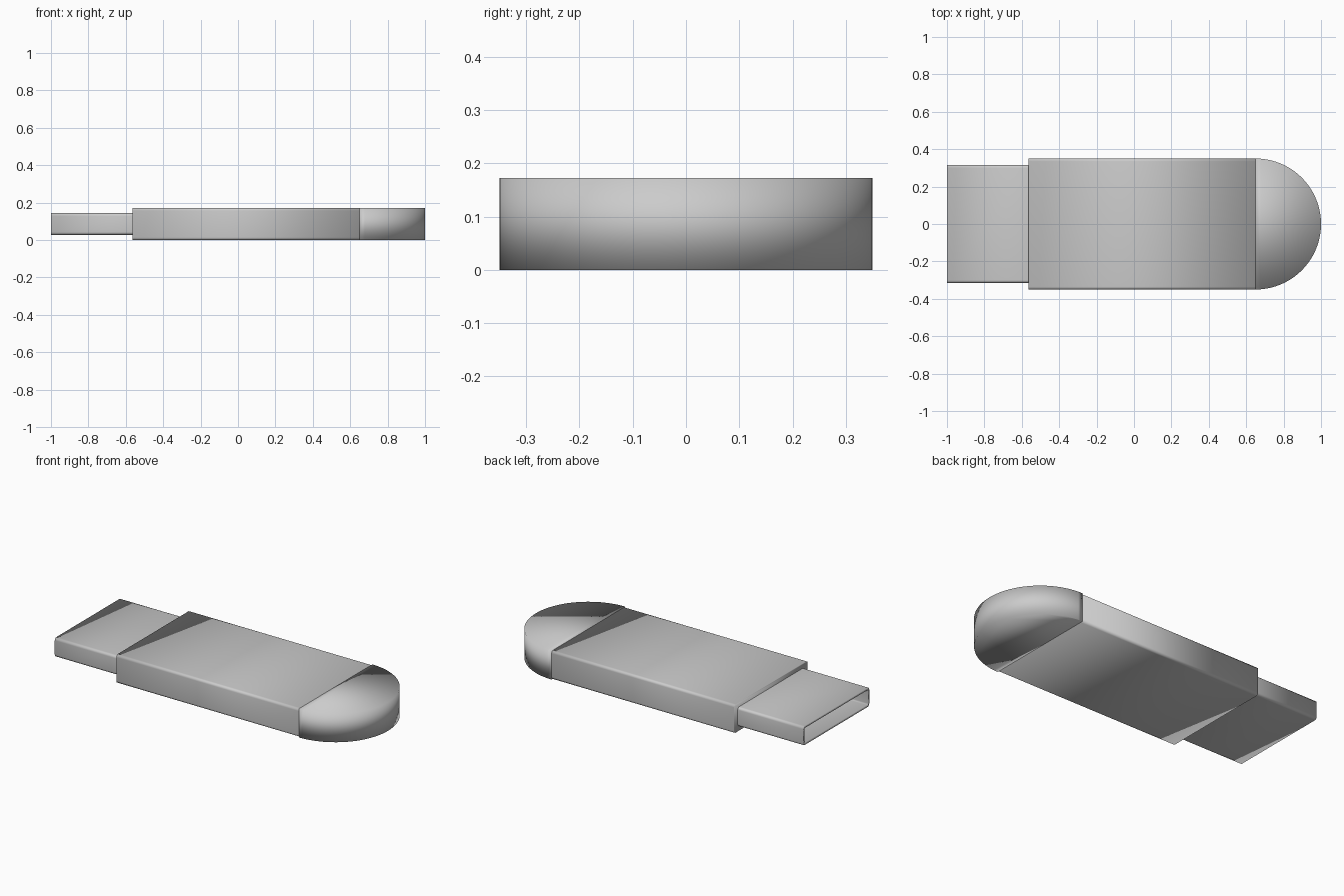
import bpy, bmesh
from math import sin, cos, pi

if "Cube" in bpy.data.objects:
    bpy.data.objects.remove(bpy.data.objects["Cube"])

Z_MID = 0.086


def finish(name, bm):
    bmesh.ops.recalc_face_normals(bm, faces=bm.faces)
    mesh = bpy.data.meshes.new(name)
    bm.to_mesh(mesh)
    bm.free()
    mesh.shade_smooth()
    obj = bpy.data.objects.new(name, mesh)
    bpy.context.collection.objects.link(obj)
    return obj


def rounded_ring(bm, x, half_y, half_z, r, steps=5):
    """Rounded rectangle of vertices in the YZ plane at x."""
    ring = []
    for i, (sy, sz) in enumerate([(1, 1), (-1, 1), (-1, -1), (1, -1)]):
        for s in range(steps + 1):
            a = (i + s / steps) * pi / 2
            ring.append(bm.verts.new((x, sy * (half_y - r) + r * cos(a),
                                      Z_MID + sz * (half_z - r) + r * sin(a))))
    return ring


def bridge(bm, a, b):
    n = len(a)
    for i in range(n):
        j = (i + 1) % n
        bm.faces.new((a[i], a[j], b[j], b[i]))


# Body: flat block with softened long edges
bm = bmesh.new()
ends = [rounded_ring(bm, x, 0.35, 0.086, 0.015) for x in (-0.565, 0.65)]
bridge(bm, *ends)
for ring in ends:
    bm.faces.new(ring)
finish("body", bm)

# Connector: hollow sleeve, open at the free end, closed inside by the body
bm = bmesh.new()
outer = [rounded_ring(bm, x, 0.315, 0.0575, 0.015) for x in (-0.56, -1.0)]
inner = [rounded_ring(bm, x, 0.302, 0.0445, 0.008) for x in (-1.0, -0.56)]
loops = outer + inner
for a, b in zip(loops, loops[1:]):
    bridge(bm, a, b)
finish("connector_sleeve", bm)

# End cap: half disc, as thick as the body
bm = bmesh.new()
SEG = 40
outline = []
for i in range(SEG + 1):
    a = -pi / 2 + pi * i / SEG
    outline.append(bm.verts.new((0.65 + 0.35 * cos(a), 0.35 * sin(a), 0)))
base = bm.faces.new(outline)
top = bmesh.ops.extrude_face_region(bm, geom=[base], use_keep_orig=True)
bmesh.ops.translate(bm, vec=(0, 0, 2 * Z_MID),
                    verts=[g for g in top["geom"] if isinstance(g, bmesh.types.BMVert)])
finish("round_end_cap", bm)
